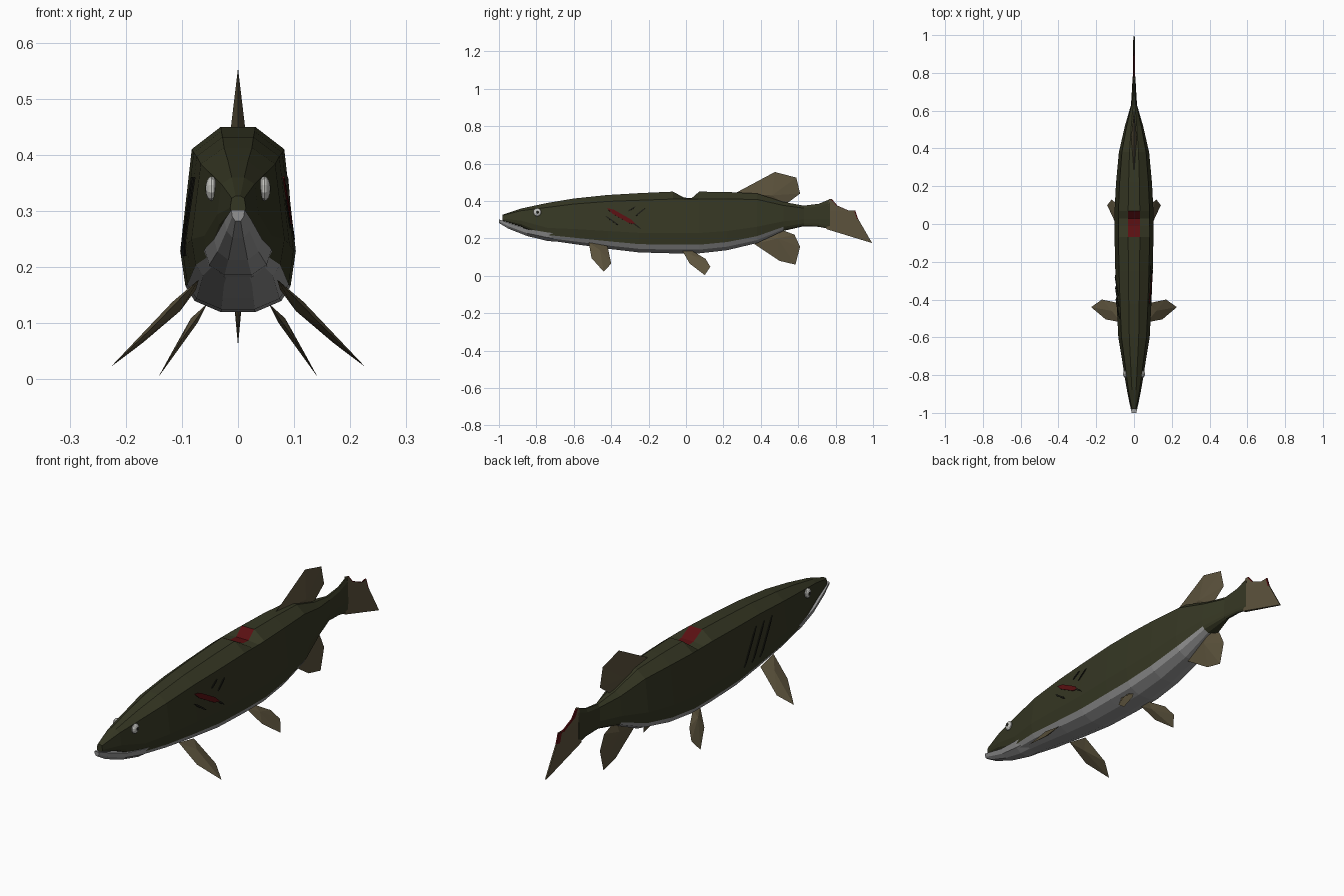
import bpy, bmesh
from mathutils import Vector
from mathutils.bvhtree import BVHTree

if "Cube" in bpy.data.objects:
    bpy.data.objects.remove(bpy.data.objects["Cube"])


def material(name, rgb):
    m = bpy.data.materials.new(name)
    m.diffuse_color = (*rgb, 1)
    m.use_nodes = True
    m.node_tree.nodes["Principled BSDF"].inputs["Base Color"].default_value = m.diffuse_color
    return m


OLIVE = material("dark olive skin", (0.036, 0.038, 0.017))
BELLY = material("pale belly", (0.29, 0.29, 0.29))
FIN = material("tan fin", (0.107, 0.086, 0.046))
RED = material("raw red", (0.10, 0.005, 0.006))
DARK = material("dark scar", (0.012, 0.012, 0.008))
EYE = material("eye white", (0.55, 0.55, 0.52))


def finish(name, bm, mats):
    bmesh.ops.recalc_face_normals(bm, faces=bm.faces)
    me = bpy.data.meshes.new(name)
    bm.to_mesh(me)
    ob = bpy.data.objects.new(name, me)
    bpy.context.collection.objects.link(ob)
    for m in mats:
        me.materials.append(m)
    return ob


def loft(name, loops, mats, rule=lambda s, k: 0):
    """Skin closed loops of points; rule(section, side) picks the colour."""
    bm = bmesh.new()
    rows = [[bm.verts.new(p) for p in loop] for loop in loops]
    n = len(rows[0])
    for s in range(len(rows) - 1):
        for k in range(n):
            j = (k + 1) % n
            f = bm.faces.new((rows[s][k], rows[s][j], rows[s + 1][j], rows[s + 1][k]))
            f.material_index = rule(s, k)
    bm.faces.new(rows[0])
    bm.faces.new(rows[-1])
    return finish(name, bm, mats)


def ring(y, top, bottom, width, outline, drop=0):
    """Symmetric cross-section from a half outline of (width, height) fractions."""
    half = [(width * a, bottom + (top - bottom) * b) for a, b in outline]
    half[0] = (half[0][0], half[0][1] - drop)
    return [(x, y, z) for x, z in half] + [(-x, y, z) for x, z in reversed(half)]


# Body with a pale belly and a bite out of the back
BODY = [(0.3, 1), (0.8, 0.88), (1, 0.33), (0.91, 0.14), (0.75, 0.06), (0.3, 0)]
sections = [(-0.98, 0.327, 0.295, 0.014), (-0.88, 0.36, 0.262, 0.037),
            (-0.74, 0.39, 0.19, 0.06), (-0.6, 0.413, 0.17, 0.083),
            (-0.42, 0.432, 0.145, 0.092), (-0.25, 0.442, 0.125, 0.099),
            (-0.07, 0.45, 0.12, 0.103), (-0.01, 0.45, 0.12, 0.103, 0.032),
            (0.03, 0.45, 0.12, 0.103, 0.035), (0.07, 0.45, 0.12, 0.103),
            (0.22, 0.448, 0.137, 0.095), (0.38, 0.44, 0.175, 0.08),
            (0.52, 0.395, 0.24, 0.048), (0.63, 0.375, 0.265, 0.016),
            (0.71, 0.385, 0.262, 0.011), (0.77, 0.41, 0.25, 0.008)]


def body_colour(s, k):
    if k == 11 and 6 <= s <= 8:
        return 2
    return 1 if 3 <= k <= 7 and 2 <= s <= 11 else 0


body = loft("body", [ring(*s[:4], BODY, *s[4:]) for s in sections],
            [OLIVE, BELLY, RED], body_colour)

# Lower jaw
JAW = [(1, 1), (0.85, 0.4), (0.4, 0)]
jaw = [(-1.0, 0.302, 0.282, 0.012), (-0.95, 0.284, 0.252, 0.024),
       (-0.85, 0.25, 0.213, 0.043), (-0.74, 0.232, 0.186, 0.06),
       (-0.68, 0.225, 0.182, 0.062)]
loft("lower_jaw", [ring(*s, JAW) for s in jaw], [BELLY])

# Tail fin with a ragged red bitten edge
edge = [(0.78, 0.41), (0.81, 0.375), (0.89, 0.34), (0.905, 0.35), (0.92, 0.305), (0.995, 0.175)]
tail = []
for i, (y, z) in enumerate(edge):
    root = Vector((0.765 - 0.003 * i, 0.41 - 0.032 * i))
    tip = Vector((y, z))
    inward = (root - tip).normalized()
    a, b = tip + inward * 0.006, tip + inward * (0.022 if i else 0.01)
    tail.append([(0.003, *tip), (0.004, *a), (0.007, *root),
                 (-0.007, *root), (-0.004, *b), (-0.003, *tip)])
loft("tail_fin", tail, [FIN, RED], lambda s, k: 1 if s < 4 and k in (0, 4, 5) else 0)


def fin(name, rim, ridge, bulge):
    """Sharp-rimmed fin swelling to a ridge point on both sides."""
    bm = bmesh.new()
    vs = [bm.verts.new(p) for p in rim]
    for side in (1, -1):
        c = bm.verts.new(Vector(ridge) + side * Vector(bulge))
        for i in range(len(vs)):
            bm.faces.new((vs[i - 1], vs[i], c))
    return finish(name, bm, [FIN])


# Fins on the centre line
fin("dorsal_fin", [(0, 0.26, 0.44), (0, 0.475, 0.555), (0, 0.59, 0.525), (0, 0.61, 0.44),
                   (0, 0.53, 0.38)], (0, 0.46, 0.43), (0.015, 0, 0))
fin("anal_fin", [(0, 0.365, 0.17), (0, 0.5, 0.08), (0, 0.585, 0.06), (0, 0.61, 0.155),
                 (0, 0.58, 0.22), (0, 0.5, 0.25)], (0, 0.49, 0.2), (0.013, 0, 0))

# Paired fins, splayed outward
for side, label in ((1, "right"), (-1, "left")):
    front = [(0.07, -0.52, 0.178), (0.15, -0.505, 0.095), (0.227, -0.44, 0.022),
             (0.17, -0.4, 0.065), (0.075, -0.42, 0.16)]
    rear = [(0.055, -0.02, 0.135), (0.105, 0.02, 0.065), (0.142, 0.1, 0.004),
            (0.118, 0.13, 0.048), (0.09, 0.105, 0.09), (0.055, 0.03, 0.135)]
    fin("pectoral_fin_" + label, [(side * x, y, z) for x, y, z in front],
        (side * 0.11, -0.46, 0.13), (side * 0.007, 0, 0.008))
    fin("pelvic_fin_" + label, [(side * x, y, z) for x, y, z in rear],
        (side * 0.078, 0.035, 0.105), (side * 0.006, 0, 0.004))

    # Eye with a dark pupil facing sideways
    bm = bmesh.new()
    bmesh.ops.create_uvsphere(bm, u_segments=10, v_segments=8, radius=1)
    for v in bm.verts:
        x, y, z = v.co
        v.co = (side * (0.047 + z * 0.011), -0.795 + x * 0.021 + z * 0.002, 0.34 + y * 0.022)
    for f in bm.faces:
        f.material_index = int(side * f.calc_center_median().x > 0.0565)
    finish("eye_" + label, bm, [EYE, DARK])

# Scratches laid over the flanks
bm = bmesh.new()
bm.from_mesh(body.data)
tree = BVHTree.FromBMesh(bm)
bm.free()


def scratch(name, side, start, end, width, mat, steps=10):
    a, b = Vector(start), Vector(end)
    d = (b - a).normalized()
    across = Vector((-d.y, d.x)) * width / 2
    bm = bmesh.new()
    rows = []
    for i in range(steps + 1):
        t = i / steps
        taper = max(0.15, min(1, 6 * t, 6 * (1 - t)))
        row = []
        for s in (-1, 1):
            p = a.lerp(b, t) + across * s * taper
            hit = tree.ray_cast(Vector((side, p.x, p.y)), Vector((-side, 0, 0)))[0]
            row.append(bm.verts.new((hit.x + side * 0.003, p.x, p.y)))
        rows.append(row)
    for r, q in zip(rows, rows[1:]):
        bm.faces.new((r[0], r[1], q[1], q[0]))
    ob = finish(name, bm, [mat])
    mod = ob.modifiers.new("plate", 'SOLIDIFY')
    mod.thickness = 0.003
    mod.offset = 0


scratch("right_wound", 1, (-0.42, 0.36), (-0.27, 0.275), 0.022, RED)
for i, (p, q) in enumerate([((-0.31, 0.345), (-0.27, 0.37)), ((-0.27, 0.32), (-0.22, 0.36)),
                            ((-0.32, 0.31), (-0.24, 0.25)), ((-0.43, 0.32), (-0.36, 0.27))]):
    scratch(f"right_scratch_{i}", 1, p, q, 0.007, DARK)
for i in range(3):
    y = -0.27 - 0.06 * i
    scratch(f"left_scratch_{i}", -1, (y, 0.22), (y - 0.11, 0.36), 0.008, DARK)
